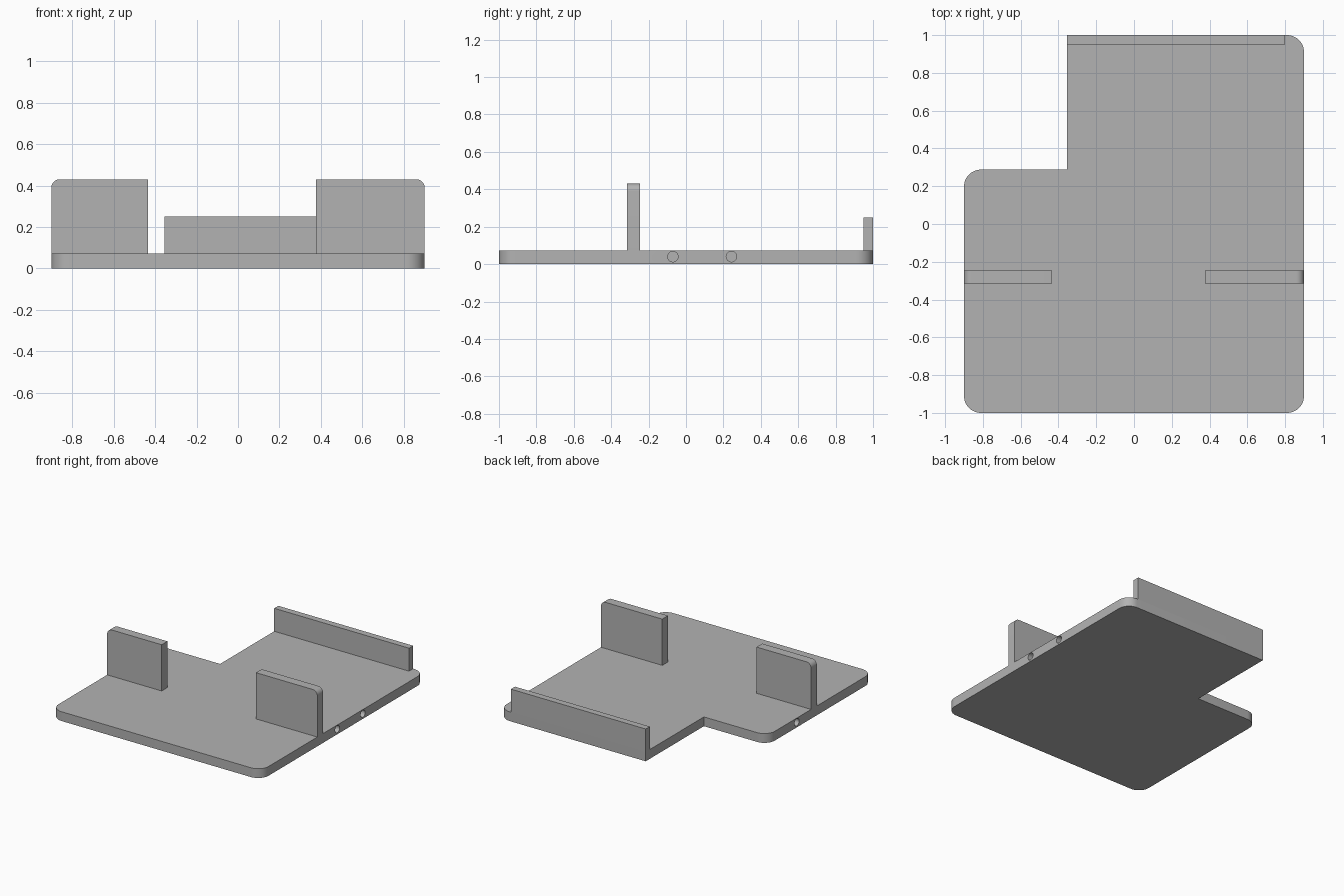
import bpy, bmesh, math
from mathutils import Matrix

cube = bpy.data.objects.get("Cube")
if cube:
    bpy.data.objects.remove(cube, do_unlink=True)

grey = bpy.data.materials.new("plain grey")
grey.use_nodes = True
COLOUR = (0.45, 0.45, 0.45, 1)
grey.diffuse_color = COLOUR
grey.node_tree.nodes["Principled BSDF"].inputs["Base Color"].default_value = COLOUR

THICK = 0.072


def rounded(corners, steps=12):
    """Outline from (u, v, radius) corners; a radius of zero stays sharp."""
    pts = []
    for i, (u, v, r) in enumerate(corners):
        if not r:
            pts.append((u, v))
            continue
        pu, pv, _ = corners[i - 1]
        nu, nv, _ = corners[(i + 1) % len(corners)]
        la, lb = math.hypot(pu - u, pv - v), math.hypot(nu - u, nv - v)
        a = ((pu - u) / la * r, (pv - v) / la * r)
        b = ((nu - u) / lb * r, (nv - v) / lb * r)
        for k in range(steps + 1):
            t = math.pi / 2 * k / steps
            s, c = 1 - math.sin(t), 1 - math.cos(t)
            pts.append((u + a[0] * s + b[0] * c, v + a[1] * s + b[1] * c))
    return pts


def prism(name, outline, place, depth):
    """Extrude an outline placed in space by the given depth vector."""
    bm = bmesh.new()
    face = bm.faces.new([bm.verts.new(place(u, v)) for u, v in outline])
    out = bmesh.ops.extrude_face_region(bm, geom=[face], use_keep_orig=True)
    moved = [g for g in out["geom"] if isinstance(g, bmesh.types.BMVert)]
    bmesh.ops.translate(bm, verts=moved, vec=depth)
    bmesh.ops.recalc_face_normals(bm, faces=bm.faces)
    return finish(name, bm)


def finish(name, bm):
    mesh = bpy.data.meshes.new(name)
    bm.to_mesh(mesh)
    bm.free()
    mesh.materials.append(grey)
    ob = bpy.data.objects.new(name, mesh)
    bpy.context.collection.objects.link(ob)
    return ob


def smooth(ob):
    bpy.ops.object.select_all(action="DESELECT")
    ob.select_set(True)
    bpy.context.view_layer.objects.active = ob
    bpy.ops.object.shade_smooth_by_angle(angle=math.radians(30))


# Base plate with a square notch at the back
R = 0.09
plate = prism("base_plate", rounded([
    (-0.9, -1, R), (0.9, -1, R), (0.9, 1, R),
    (-0.355, 1, 0), (-0.355, 0.288, 0), (-0.9, 0.288, R)]),
    lambda u, v: (u, v, 0), (0, 0, THICK))

# Blind holes in the side edges
bm = bmesh.new()
for x, y in ((0.9, -0.07), (0.9, 0.243), (-0.9, -0.07)):
    bmesh.ops.create_cone(
        bm, cap_ends=True, segments=24, radius1=0.028, radius2=0.028, depth=0.4,
        matrix=Matrix.Translation((x, y, 0.04)) @ Matrix.Rotation(math.pi / 2, 4, "Y"))
cutter = finish("hole_cutter", bm)
cutter.hide_render = True
cut = plate.modifiers.new("side_holes", "BOOLEAN")
cut.operation = "DIFFERENCE"
cut.solver = "EXACT"
cut.object = cutter
bpy.context.view_layer.objects.active = plate
bpy.ops.object.modifier_apply(modifier=cut.name)
bpy.data.objects.remove(cutter, do_unlink=True)
smooth(plate)

# Upright panels, rounded at the outer top corner
for name, outer, inner in (("right_panel", -0.9, -0.433), ("left_panel", 0.9, 0.375)):
    panel = prism(name, rounded([
        (inner, THICK, 0), (outer, THICK, 0), (outer, 0.43, 0.04), (inner, 0.43, 0)]),
        lambda u, v: (u, -0.315, v), (0, 0.07, 0))
    smooth(panel)

# Low rail along the back edge
prism("back_rail", [(-0.355, THICK), (0.8, THICK), (0.8, 0.25), (-0.355, 0.25)],
      lambda u, v: (u, 0.95, v), (0, 0.05, 0))
